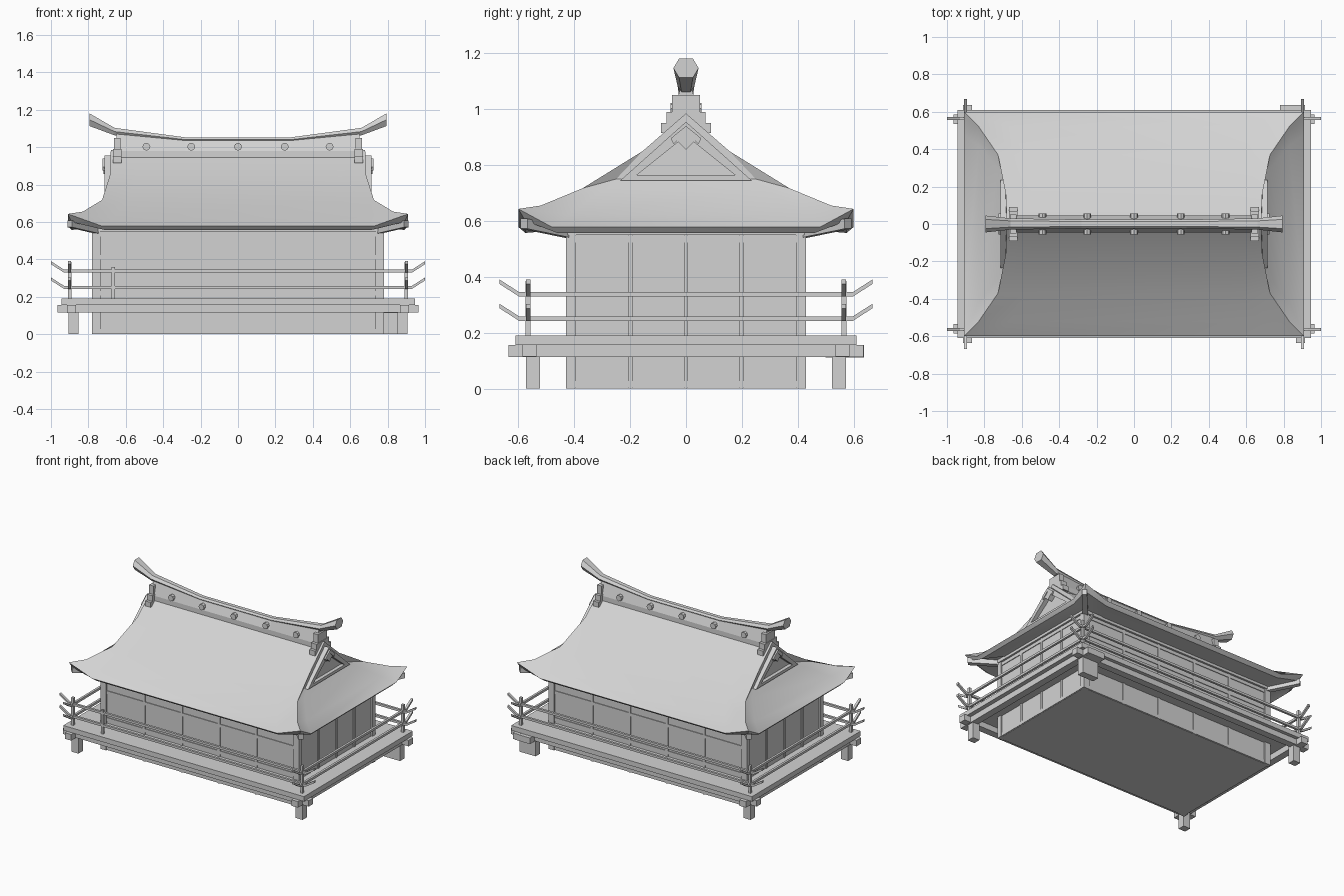
import bpy, bmesh, math
from mathutils import Vector

old = bpy.data.objects.get("Cube")
if old:
    bpy.data.objects.remove(old, do_unlink=True)

mat = bpy.data.materials.new("plain grey")
mat.use_nodes = True
GREY = (0.65, 0.65, 0.65, 1)
mat.diffuse_color = GREY
mat.node_tree.nodes["Principled BSDF"].inputs["Base Color"].default_value = GREY


def finish(name, bm):
    bmesh.ops.remove_doubles(bm, verts=bm.verts, dist=0.0005)
    bmesh.ops.recalc_face_normals(bm, faces=bm.faces)
    me = bpy.data.meshes.new(name)
    bm.to_mesh(me)
    bm.free()
    me.materials.append(mat)
    ob = bpy.data.objects.new(name, me)
    bpy.context.collection.objects.link(ob)
    return ob


def add_box(bm, x0, x1, y0, y1, z0, z1):
    r = bmesh.ops.create_cube(bm, size=1)
    for v in r["verts"]:
        v.co = ((x0 + x1) / 2 + v.co.x * (x1 - x0), (y0 + y1) / 2 + v.co.y * (y1 - y0),
                (z0 + z1) / 2 + v.co.z * (z1 - z0))


def boxes(name, items):
    bm = bmesh.new()
    for b in items:
        add_box(bm, *b)
    return finish(name, bm)


def poly(bm, pts):
    bm.faces.new([bm.verts.new(p) for p in pts])


def loft(bm, rings, closed=True, caps=True):
    for a, b in zip(rings, rings[1:]):
        n = len(a)
        for i in range(n if closed else n - 1):
            j = (i + 1) % n
            poly(bm, (a[i], a[j], b[j], b[i]))
    if caps:
        poly(bm, rings[0])
        poly(bm, rings[-1])


SIGNS = (-1, 1)
CORNERS = [(sx, sy) for sx in SIGNS for sy in SIGNS]

# Hall walls, corner posts and trim
boxes("walls", [(-.77, .77, -.42, .42, 0, .565)])
boxes("corner_posts", [(sx * .757 - .023, sx * .757 + .023, sy * .412 - .018, sy * .412 + .018, 0, .565)
                       for sx, sy in CORNERS])
boxes("wall_plate", [(-.785, .785, -.435, .435, .55, .575)])
trim = []
for s in SIGNS:
    for z in (.015, .22, .41, .535):
        trim.append((-.735, .735, s * .42 - .005, s * .42 + .005, z - .012, z + .012))
    for z in (.015, .535):
        trim.append((s * .77 - .005, s * .77 + .005, -.4, .4, z - .012, z + .012))
    for x in (-.44, -.147, .147, .44):
        trim.append((x - .008, x + .008, s * .42 - .006, s * .42 + .006, 0, .55))
    for y in (-.2, 0, .2):
        trim.append((s * .77 - .006, s * .77 + .006, y - .008, y + .008, 0, .55))
boxes("wall_battens", trim)

# Veranda deck, crossing beams and legs
boxes("deck", [(-.945, .945, -.61, .61, .155, .19)])
boxes("deck_beams", [(-.965, .965, s * .56 - .025, s * .56 + .025, .115, .157) for s in SIGNS] +
      [(s * .89 - .025, s * .89 + .025, -.635, .635, .113, .156) for s in SIGNS] +
      [(.78, .9, .5, .637, .112, .155)])
boxes("deck_legs", [(sx * .88 - .027, sx * .88 + .027, sy * .547 - .025, sy * .547 + .025, 0, .13)
                    for sx, sy in CORNERS] + [(.78, .87, .522, .572, 0, .13)])

# Railing with upturned ends
bm = bmesh.new()
T = .008
for s in SIGNS:
    for z in (.25, .337):
        for along, end, off in ((0, 1.0, .565), (1, .667, .9)):
            rings = []
            for d, dz in ((-end, .045), (-end + .07, 0), (end - .07, 0), (end, .045)):
                ring = []
                for a, b in ((-T, -T), (T, -T), (T, T), (-T, T)):
                    p = Vector((d, s * off + a, z + dz + b))
                    ring.append((p.y, p.x, p.z) if along else tuple(p))
                rings.append(ring)
            loft(bm, rings)
finish("rails", bm)
boxes("rail_posts", [(sx * .9 - .009, sx * .9 + .009, sy * .565 - .009, sy * .565 + .009, .19, .385)
                     for sx, sy in CORNERS] + [(-.675, -.658, -.573, -.557, .19, .36)])

# Hip-and-gable roof: hip points from eave to ridge as x, y, corner z, middle z
HIP = [(.91, .60, .643, .578), (.83, .52, .655, .622), (.727, .37, .717, .712),
       (.685, .155, .85, .85), (.68, 0, .985, .985)]
FRACTIONS = (-1, -.8, .8, 1)


def eave_ring(x, y, zc, zm):
    ring = []
    for i in range(4):
        c, s = [(0, -1), (1, 0), (0, 1), (-1, 0)][i]
        for f in FRACTIONS[:3]:
            z = zc if abs(f) == 1 else zm
            t = f if i < 2 else -f
            ring.append((t * x, s * y, z) if s else (c * x, t * y, z))
    return ring


bm = bmesh.new()
for s in SIGNS:
    slope = [[(f * x, s * y, zc if abs(f) == 1 else zm) for f in FRACTIONS] for x, y, zc, zm in HIP]
    loft(bm, slope, closed=False, caps=False)
    skirt = [[(s * x, f * y, zc if abs(f) == 1 else zm) for f in FRACTIONS] for x, y, zc, zm in HIP[:3]]
    skirt.append([(s * .69, f * .25, .75) for f in FRACTIONS])
    loft(bm, skirt, closed=False, caps=False)
    lo, hi = HIP[2], HIP[3]
    poly(bm, skirt[3] + [(s * hi[0], hi[1], hi[2]), (s * .68, 0, .985), (s * hi[0], -hi[1], hi[2])])
    for t in SIGNS:
        poly(bm, [(s * lo[0], t * lo[1], lo[2]), (s * .69, t * .25, .75), (s * hi[0], t * hi[1], hi[2])])
loft(bm, [eave_ring(.91, .60, .643, .578), eave_ring(.89, .575, .6, .557),
          eave_ring(.77, .42, .57, .57)], caps=False)
poly(bm, eave_ring(.77, .42, .57, .57))
roof = finish("roof", bm)
bpy.context.view_layer.objects.active = roof
roof.select_set(True)
bpy.ops.object.shade_smooth_by_angle(angle=math.radians(28))
roof.select_set(False)

# Corner brackets under the eaves
bm = bmesh.new()
for sx, sy in CORNERS:
    rings = []
    for x, y, z in ((.75, .41, .555), (.9, .58, .59)):
        rings.append([(sx * (x + a), sy * (y - a), z + b)
                      for a, b in ((-.012, -.018), (.012, -.018), (.012, .018), (-.012, .018))])
    loft(bm, rings)
finish("corner_brackets", bm)

# Gable frames and pendants
bm = bmesh.new()
for s in SIGNS:
    outer = [(-.235, .745), (0, .955), (.235, .745)]
    inner = [(-.175, .765), (0, .905), (.175, .765)]
    prof = []
    for x in (.675, .715):
        prof.append([[(s * x, y, z) for y, z in ring] for ring in (outer, inner)])
    (ob, ib), (of, inf) = prof
    loft(bm, [ob, of, inf, ib], caps=False)
    v = [(0, .94), (.055, .895), (.045, .875), (0, .915)]
    for t in SIGNS:
        loft(bm, [[(s * x, t * y, z) for y, z in v] for x in (.68, .725)])
    loft(bm, [[(s * x, y, z) for y, z in ((0, .93), (.035, .89), (0, .855), (-.035, .89))]
              for x in (.68, .72)])
finish("gable_frames", bm)

# Ridge body, following the crest
bm = bmesh.new()
loft(bm, [[(x, -.045, .94), (x, -.045, .98), (x, -.022, z), (x, .022, z), (x, .045, .98), (x, .045, .94)]
          for x, z in ((-.65, 1.07), (-.28, 1.035), (.28, 1.035), (.65, 1.07))])
finish("ridge", bm)

# Upswept crest beam with hexagonal section
bm = bmesh.new()
half = [(.28, 1.04, .012, .024), (.66, 1.083, .02, .03), (.795, 1.147, .034, .045)]
stations = [(-x, z, h, w) for x, z, h, w in reversed(half)] + half
loft(bm, [[(x, w * a, z + h * b) for a, b in ((-1, 0), (-.55, -1), (.55, -1), (1, 0), (.55, 1), (-.55, 1))]
          for x, z, h, w in stations])
finish("crest_beam", bm)

# Stepped ridge end blocks
blocks = []
for s in SIGNS:
    for w, z0, z1 in ((.05, .96, 1.05), (.07, .945, .99), (.09, .915, .95)):
        e = .022 if w > .06 else .018
        blocks.append((s * .645 - e, s * .645 + e, -w, w, z0, z1))
boxes("ridge_end_blocks", blocks)

# Round studs through the ridge
bm = bmesh.new()
for x in (-.49, -.25, 0, .25, .49):
    rings = []
    for y in (-.055, .055):
        rings.append([(x + .021 * math.cos(k * math.pi / 4), y, 1.002 + .021 * math.sin(k * math.pi / 4))
                      for k in range(8)])
    loft(bm, rings)
finish("ridge_studs", bm)
